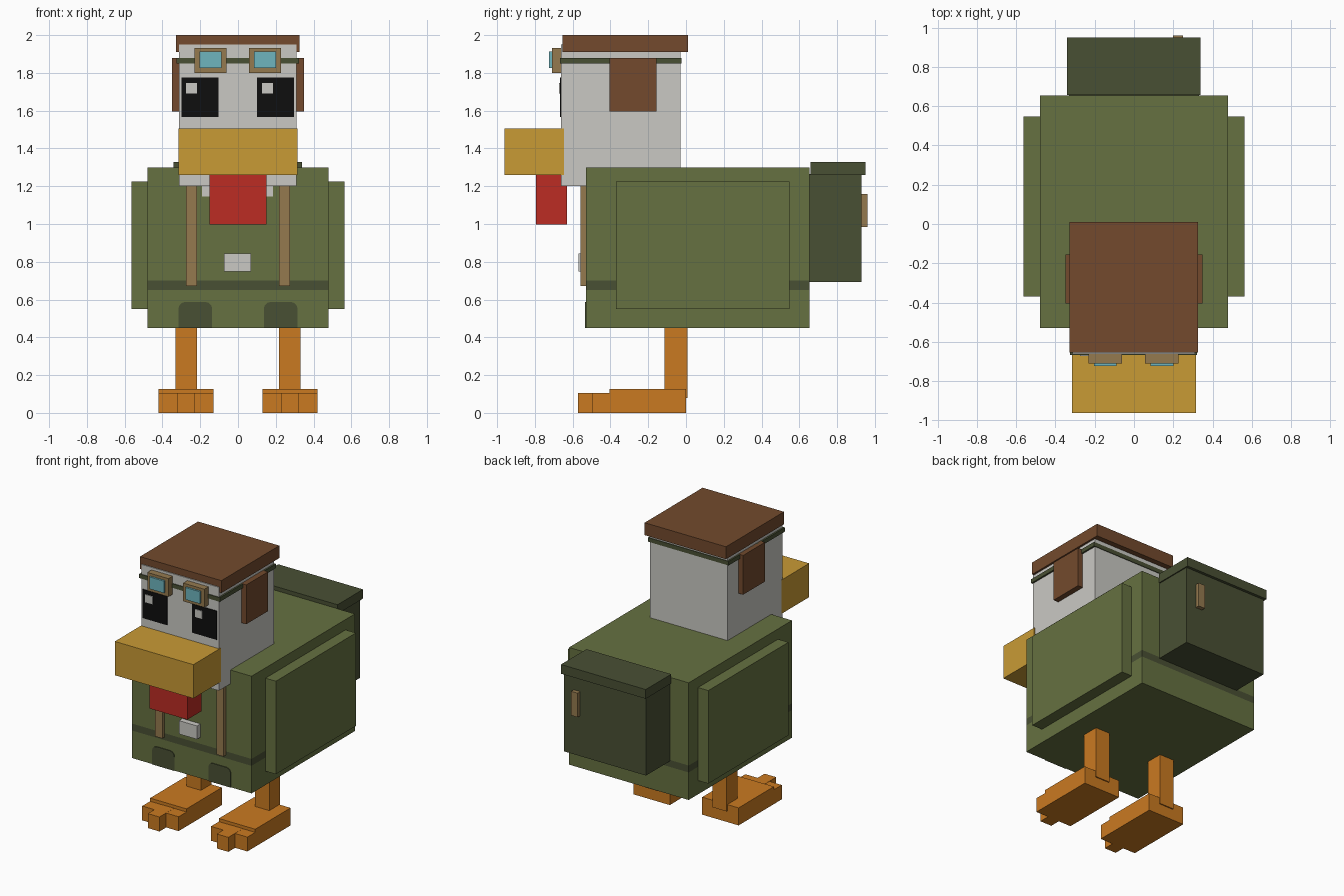
import bpy, bmesh, math
from mathutils import Vector

if "Cube" in bpy.data.objects:
    bpy.data.objects.remove(bpy.data.objects["Cube"])


def material(name, r, g, b):
    def lin(c):
        c /= 255
        return c / 12.92 if c <= 0.04045 else ((c + 0.055) / 1.055) ** 2.4
    m = bpy.data.materials.new(name)
    m.diffuse_color = (lin(r), lin(g), lin(b), 1)
    m.use_nodes = True
    m.node_tree.nodes["Principled BSDF"].inputs["Base Color"].default_value = m.diffuse_color
    return m


GREEN = material("olive green", 102, 113, 65)
DARK = material("dark green", 73, 80, 52)
BROWN = material("leather brown", 115, 74, 45)
WHITE = material("off white", 202, 201, 196)
YELLOW = material("beak yellow", 201, 155, 53)
RED = material("wattle red", 188, 44, 36)
ORANGE = material("leg orange", 202, 122, 33)
TAN = material("strap tan", 149, 122, 79)
BLACK = material("eye black", 14, 14, 14)
CYAN = material("lens blue", 110, 181, 190)


def finish(name, bm, *mats):
    me = bpy.data.meshes.new(name)
    bm.to_mesh(me)
    bm.free()
    for m in mats:
        me.materials.append(m)
    ob = bpy.data.objects.new(name, me)
    bpy.context.collection.objects.link(ob)
    return ob


def box_bm(x, y, z):
    """Box spanning the given (min, max) pairs."""
    bm = bmesh.new()
    bmesh.ops.create_cube(bm, size=1)
    for v in bm.verts:
        v.co = Vector([r[0] if c < 0 else r[1] for c, r in zip(v.co, (x, y, z))])
    return bm


def box(name, x, y, z, mat):
    return finish(name, box_bm(x, y, z), mat)


def pair(name, x, y, z, mat):
    """The same box on the left and right side."""
    box(name + "_right", x, y, z, mat)
    box(name + "_left", (-x[1], -x[0]), y, z, mat)


# body with a dark belt stripe cut into its sides
bm = box_bm((-0.48, 0.48), (-0.53, 0.655), (0.45, 1.3))
for h in (0.65, 0.7):
    bmesh.ops.bisect_plane(bm, geom=bm.verts[:] + bm.edges[:] + bm.faces[:],
                           plane_co=(0, 0, h), plane_no=(0, 0, 1))
for f in bm.faces:
    if 0.65 < f.calc_center_median().z < 0.7 and abs(f.normal.z) < 0.5:
        f.material_index = 1
finish("body", bm, GREEN, DARK)
pair("wing", (0.475, 0.563), (-0.37, 0.548), (0.55, 1.225), GREEN)

# rounded dark patches above the legs
for side, name in ((-1, "left"), (1, "right")):
    x0, x1, top, r = 0.137, 0.315, 0.587, 0.035
    pts = [(x0, 0.45), (x1, 0.45)]
    for cx, a0 in ((x1 - r, 0), (x0 + r, 90)):
        for k in range(4):
            a = math.radians(a0 + 30 * k)
            pts.append((cx + r * math.cos(a), top - r + r * math.sin(a)))
    bm = bmesh.new()
    face = bm.faces.new([bm.verts.new((side * px, -0.535, pz)) for px, pz in pts])
    new = bmesh.ops.extrude_face_region(bm, geom=[face])["geom"]
    bmesh.ops.translate(bm, vec=(0, 0.006, 0),
                        verts=[g for g in new if isinstance(g, bmesh.types.BMVert)])
    bmesh.ops.recalc_face_normals(bm, faces=bm.faces[:])
    finish("leg_patch_" + name, bm, DARK)

# chest details
box("collar", (-0.19, 0.185), (-0.536, -0.528), (1.145, 1.23), WHITE)
pair("strap", (0.217, 0.274), (-0.558, -0.525), (0.673, 1.21), TAN)
box("badge", (-0.075, 0.07), (-0.57, -0.525), (0.748, 0.845), WHITE)

# head, beak and wattle
box("head", (-0.313, 0.31), (-0.662, -0.03), (1.2, 1.95), WHITE)
box("beak", (-0.315, 0.315), (-0.962, -0.645), (1.26, 1.505), YELLOW)
box("wattle", (-0.152, 0.15), (-0.795, -0.63), (0.998, 1.265), RED)

# eyes with highlights towards the same side
for cx, name in ((-0.202, "left"), (0.198, "right")):
    box("eye_" + name, (cx - 0.098, cx + 0.098), (-0.668, -0.66), (1.567, 1.775), BLACK)
    box("eye_highlight_" + name, (cx - 0.072, cx - 0.014), (-0.673, -0.666),
        (1.69, 1.747), WHITE)

# cap with ear flaps
box("cap", (-0.328, 0.325), (-0.655, 0.01), (1.91, 2.0), BROWN)
pair("ear_flap", (0.308, 0.35), (-0.405, -0.155), (1.595, 1.88), BROWN)

# goggles and their band
box("goggle_band", (-0.325, 0.322), (-0.668, -0.025), (1.85, 1.88), DARK)
for cx, name in ((-0.146, "left"), (0.142, "right")):
    box("goggle_frame_" + name, (cx - 0.085, cx + 0.085), (-0.71, -0.66), (1.8, 1.932), TAN)
    box("goggle_lens_" + name, (cx - 0.058, cx + 0.058), (-0.724, -0.7), (1.825, 1.912), CYAN)

# backpack
box("backpack", (-0.33, 0.33), (0.65, 0.93), (0.692, 1.265), DARK)
box("backpack_lid", (-0.342, 0.338), (0.658, 0.95), (1.26, 1.327), DARK)
box("backpack_latch", (0.198, 0.25), (0.925, 0.96), (0.985, 1.16), TAN)

# legs and stepped feet
pair("leg", (0.217, 0.332), (-0.115, 0.008), (0.08, 0.46), ORANGE)
pair("foot", (0.13, 0.422), (-0.405, 0.0), (0.0, 0.127), ORANGE)
pair("inner_toe", (0.13, 0.232), (-0.495, -0.4), (0.0, 0.104), ORANGE)
pair("middle_toe", (0.23, 0.323), (-0.572, -0.4), (0.0, 0.105), ORANGE)
pair("outer_toe", (0.321, 0.422), (-0.495, -0.4), (0.0, 0.104), ORANGE)
